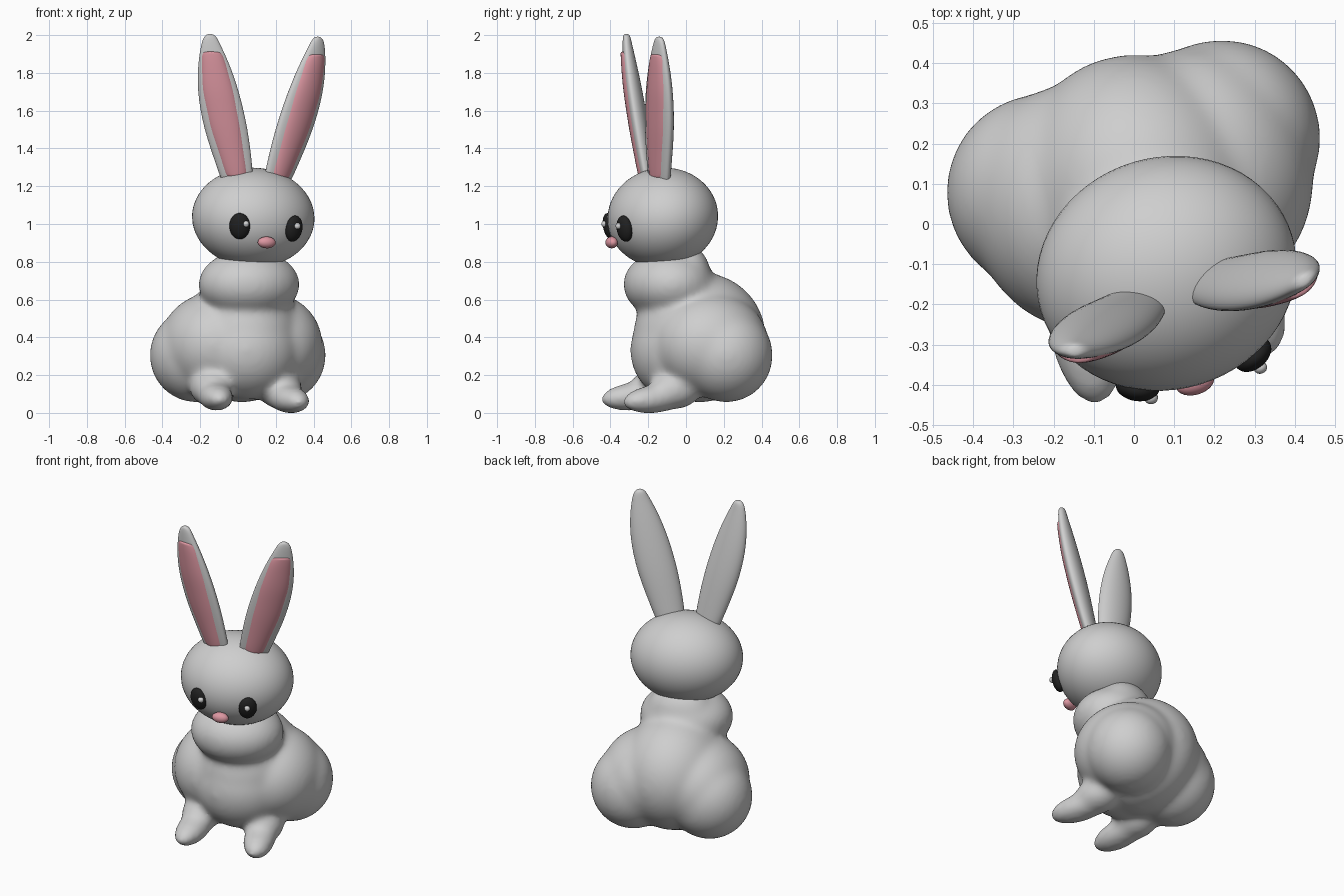
import bpy, bmesh, math
from mathutils import Matrix, Vector

if "Cube" in bpy.data.objects:
    bpy.data.objects.remove(bpy.data.objects["Cube"])

YAW = math.radians(17)
BASE = Matrix.Translation((0.08, -0.12, 0)) @ Matrix.Rotation(YAW, 4, 'Z')
# the head group leans slightly sideways about its own centre
HEAD_Z = 1.04
HEAD = (BASE @ Matrix.Translation((0, 0, HEAD_Z))
        @ Matrix.Rotation(math.radians(1.4), 4, 'Y') @ Matrix.Translation((0, 0, -HEAD_Z)))


def material(name, rgb):
    m = bpy.data.materials.new(name)
    m.diffuse_color = (*rgb, 1)
    m.use_nodes = True
    m.node_tree.nodes["Principled BSDF"].inputs["Base Color"].default_value = m.diffuse_color
    return m


GREY = material("grey_fur", (0.62, 0.62, 0.62))
PINK = material("pink", (0.72, 0.31, 0.36))
BLACK = material("black", (0.015, 0.015, 0.015))
GLINT = material("light_grey", (0.65, 0.65, 0.65))


def finish(name, bm, mat):
    bmesh.ops.recalc_face_normals(bm, faces=bm.faces)
    for f in bm.faces:
        f.smooth = True
    me = bpy.data.meshes.new(name)
    bm.to_mesh(me)
    bm.free()
    me.materials.append(mat)
    ob = bpy.data.objects.new(name, me)
    bpy.context.collection.objects.link(ob)
    return ob


def add_ellipsoid(bm, frame, loc, radii, yaw=0, pitch=0, seg=48):
    m = (frame @ Matrix.Translation(loc) @ Matrix.Rotation(math.radians(yaw), 4, 'Z')
         @ Matrix.Rotation(math.radians(pitch), 4, 'X') @ Matrix.Diagonal((*radii, 1)))
    bmesh.ops.create_uvsphere(bm, u_segments=seg, v_segments=seg // 2, radius=1, matrix=m)


def ellipsoid(name, mat, *args, **kw):
    bm = bmesh.new()
    add_ellipsoid(bm, *args, **kw)
    return finish(name, bm, mat)


# Body: overlapping volumes fused into one soft skin
bm = bmesh.new()
add_ellipsoid(bm, BASE, (0, 0.20, 0.40), (0.315, 0.355, 0.345))       # torso
add_ellipsoid(bm, BASE, (0, 0.07, 0.33), (0.27, 0.24, 0.26))          # belly
add_ellipsoid(bm, BASE, (-0.012, 0.035, 0.68), (0.272, 0.24, 0.185))  # chest
add_ellipsoid(bm, BASE, (0, 0.11, 0.73), (0.20, 0.14, 0.17))          # nape
for s in (-1, 1):
    add_ellipsoid(bm, BASE, (s * 0.23, 0.278, 0.305), (0.247, 0.247, 0.25))  # haunch
    add_ellipsoid(bm, BASE, (s * 0.16, 0.215, 0.36), (0.275, 0.31, 0.275))   # flank
for x, y, z, yaw in ((-0.235, -0.084, 0.088, -7), (0.165, -0.095, 0.074, 8)):
    add_ellipsoid(bm, BASE, (x, y, z), (0.093, 0.19, 0.076), yaw, 6)             # foot
    add_ellipsoid(bm, BASE, (x * 0.95, y + 0.11, z + 0.045), (0.115, 0.14, 0.10))  # ankle
body = finish("body", bm, GREY)
rm = body.modifiers.new("fuse", 'REMESH')
rm.mode = 'VOXEL'
rm.voxel_size = 0.014
rm.use_smooth_shade = True
sm = body.modifiers.new("soften", 'SMOOTH')
sm.factor = 0.5
sm.iterations = 36

# Head
ellipsoid("head", GREY, HEAD, (0, -0.003, HEAD_Z - 0.006), (0.327, 0.29, 0.263), pitch=10, seg=64)

# Ear centre line and half width: z, x, y, half width
EAR = [(1.15, 0.09, -0.05, 0.075), (1.30, 0.13, -0.07, 0.096), (1.50, 0.19, -0.088, 0.120),
       (1.70, 0.243, -0.107, 0.113), (1.85, 0.275, -0.118, 0.083),
       (1.95, 0.295, -0.122, 0.049), (1.985, 0.298, -0.122, 0.034), (2.0, 0.298, -0.122, 0.012)]


def ear_at(z):
    for a, b in zip(EAR, EAR[1:]):
        if z <= b[0]:
            t = (z - a[0]) / (b[0] - a[0])
            return [p + (q - p) * t for p, q in zip(a, b)]
    return EAR[-1]


def loft_ear(name, mat, side, heights, width, front, back, sides=12):
    """Loft flattened rings along the ear; front/back are (scale, base) depths."""
    bm = bmesh.new()
    turn = math.radians(18) * side
    across = Vector((math.cos(turn), math.sin(turn), 0))
    rear = Vector((-math.sin(turn), math.cos(turn), 0))
    rings = []
    for z, k in heights:
        _, x, y, hw = ear_at(z)
        ring = []
        for i in range(sides):
            a = math.tau * i / sides
            c, b = back if math.sin(a) > 0 else front
            p = (Vector((side * x, y, z)) + across * (math.cos(a) * hw * width * k)
                 + rear * (math.sin(a) * (c * hw + min(b, hw))))
            ring.append(bm.verts.new(HEAD @ p))
        rings.append(ring)
    for r, q in zip(rings, rings[1:]):
        for i in range(sides):
            j = (i + 1) % sides
            bm.faces.new((r[i], r[j], q[j], q[i]))
    bm.faces.new(rings[0])
    bm.faces.new(rings[-1])
    ob = finish(name, bm, mat)
    sub = ob.modifiers.new("round", 'SUBSURF')
    sub.levels = sub.render_levels = 2


for side, label in ((-1, "left"), (1, "right")):
    # Ear shell and pink inner panel
    loft_ear(label + "_ear", GREY, side, [(r[0], 1.03) for r in EAR], 1, (0.22, 0.01), (0.47, 0.008))
    panel = [(1.24, 0.8), (1.26, 0.9), (1.30, 0.92), (1.4, 0.95), (1.5, 0.97), (1.6, 1), (1.7, 1.02),
             (1.8, 1.04), (1.86, 1.05), (1.895, 1.06), (1.907, 0.9)]
    loft_ear(label + "_inner_ear", PINK, side, panel, 0.84, (0.22, 0.021), (0.0, 0.0))

# Eyes
ellipsoid("left_eye", BLACK, HEAD, (-0.15, -0.252, 0.985), (0.055, 0.034, 0.07), yaw=-24, pitch=11, seg=32)
ellipsoid("right_eye", BLACK, HEAD, (0.148, -0.259, 0.979), (0.052, 0.034, 0.07), yaw=24, pitch=11, seg=32)

# Eye glints
ellipsoid("left_glint", GLINT, HEAD, (-0.126, -0.289, 0.997), (0.017, 0.015, 0.017), seg=16)
ellipsoid("right_glint", GLINT, HEAD, (0.156, -0.296, 0.993), (0.017, 0.015, 0.017), seg=16)

# Nose
ellipsoid("nose", PINK, HEAD, (-0.008, -0.283, 0.902), (0.049, 0.031, 0.031), seg=32)
